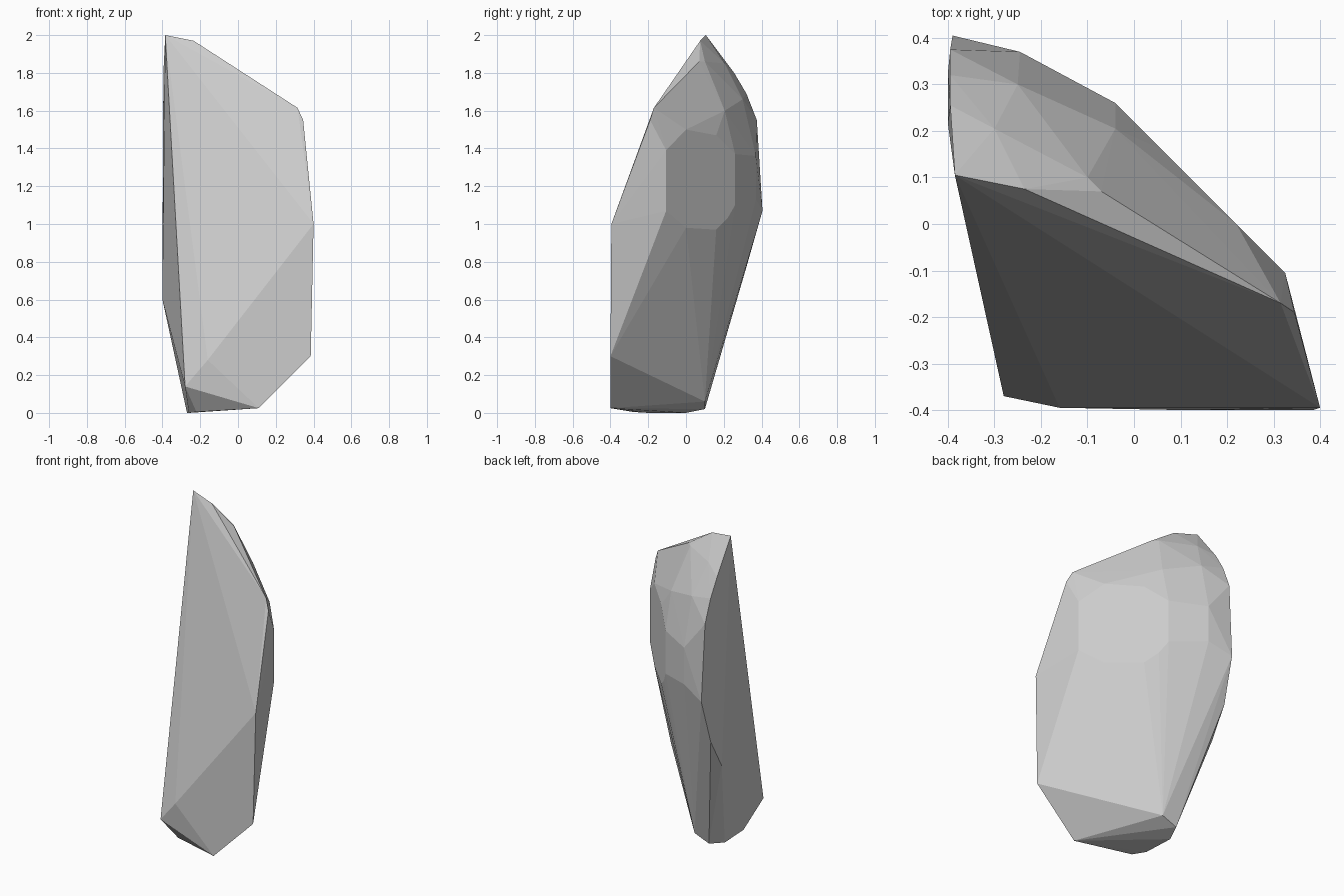
import bpy, bmesh

# Corner points of the chiselled rock, grouped by region
front = [(-.385, .105, 2), (-.235, .075, 1.97), (.315, -.17, 1.615), (.345, -.19, 1.55),
         (.4, -.395, 1.0), (.385, -.4, .3), (.11, -.4, .025), (-.28, -.37, .14), (-.16, -.395, .28)]
foot = [(-.22, -.28, .005), (-.26, -.2, 0), (-.27, 0, 0), (-.23, .1, .02), (-.13, .1, .06)]
left_edge = [(-.4, .216, .6), (-.4, .325, .79), (-.39, .405, 1.07), (-.395, .375, 1.55),
             (-.395, .32, 1.69), (-.395, .255, 1.8)]
crown = [(-.07, .07, 1.86), (-.1, .1, 1.86), (-.3, .205, 1.85), (-.04, .205, 1.6),
         (-.25, .3, 1.66)]

# Flat upright back facet on the plane x + y = 0.22, outlined as (y, z)
outline = [(-.105, 1.07), (0, .98), (.16, .97), (.22, 1.03), (.26, 1.1),
           (.26, 1.37), (.16, 1.47), (0, 1.5), (-.105, 1.39)]
back = [(.22 - y, y, z) for y, z in outline]
# Narrow back corner
corner = [(-.245, .37, z) for z in (1.13, 1.36)]

# Rock: hull around all corners, flat shaded
bm = bmesh.new()
for p in front + foot + left_edge + crown + back + corner:
    bm.verts.new(p)
hull = bmesh.ops.convex_hull(bm, input=bm.verts[:])
loose = [v for v in bm.verts if not v.link_faces]
bmesh.ops.delete(bm, geom=loose, context='VERTS')
bmesh.ops.recalc_face_normals(bm, faces=bm.faces[:])
mesh = bpy.data.meshes.new("rock")
bm.to_mesh(mesh)
bm.free()
rock = bpy.data.objects.new("rock", mesh)
bpy.context.collection.objects.link(rock)
